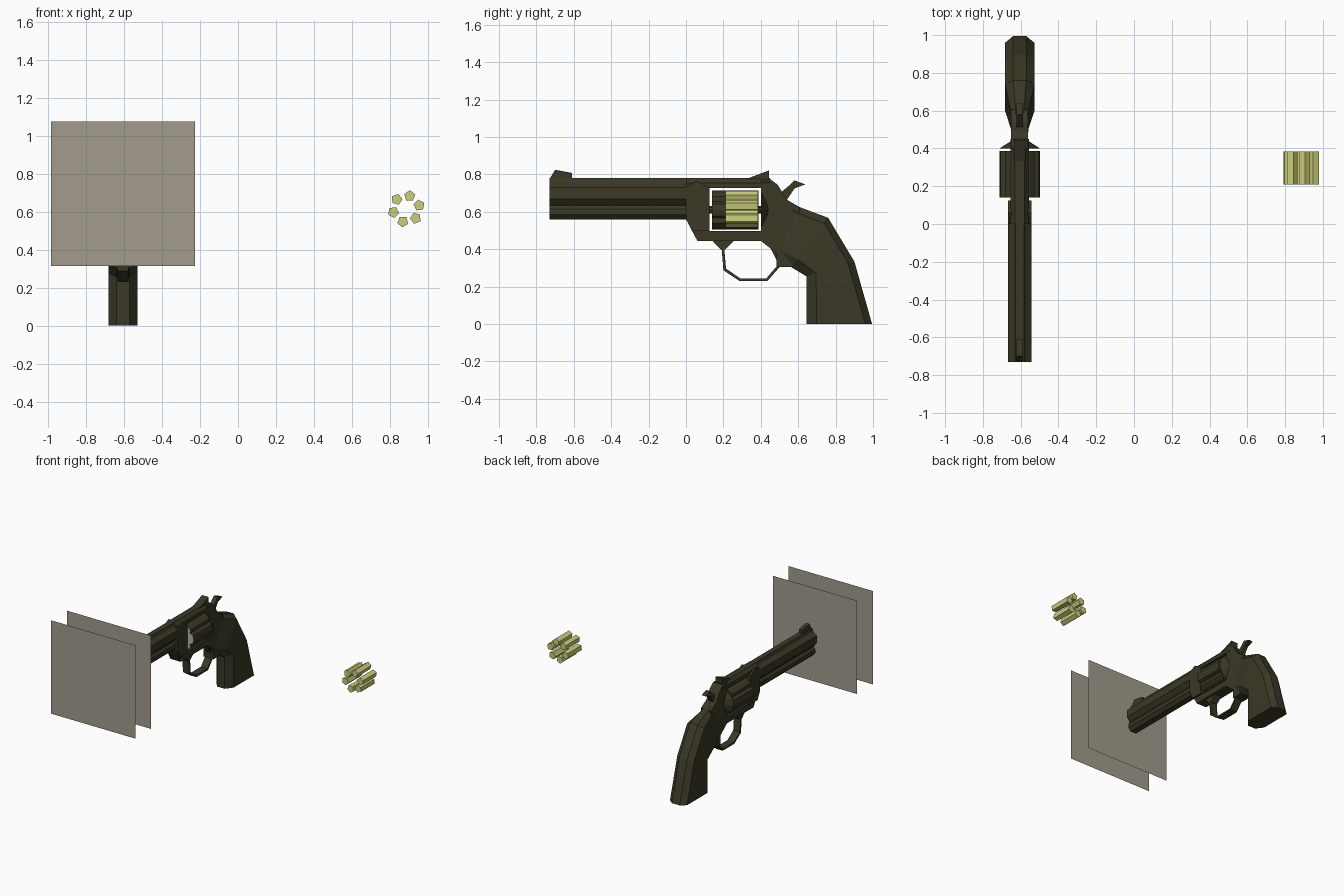
import bpy, bmesh, math
from mathutils import Vector

if "Cube" in bpy.data.objects:
    bpy.data.objects.remove(bpy.data.objects["Cube"])

CX = -0.605          # gun centre plane
AXZ = 0.61           # drum axis height


def material(name, rgb):
    m = bpy.data.materials.new(name)
    m.diffuse_color = (*rgb, 1)
    m.use_nodes = True
    m.node_tree.nodes["Principled BSDF"].inputs["Base Color"].default_value = m.diffuse_color
    return m


GUNMETAL = material("dark_olive_metal", (0.042, 0.040, 0.019))
BRASS = material("pale_brass", (0.60, 0.62, 0.20))
TAUPE = material("taupe_flash", (0.37, 0.33, 0.27))
GREY = material("light_grey", (0.45, 0.45, 0.42))


def loft(name, rings, mat):
    """Closed solid through matching rings of points."""
    bm = bmesh.new()
    vs = [[bm.verts.new(p) for p in r] for r in rings]
    n = len(rings[0])
    for a, b in zip(vs, vs[1:]):
        for i in range(n):
            j = (i + 1) % n
            bm.faces.new((a[i], a[j], b[j], b[i]))
    bm.faces.new(vs[0][::-1])
    bm.faces.new(vs[-1])
    bmesh.ops.recalc_face_normals(bm, faces=bm.faces)
    me = bpy.data.meshes.new(name)
    bm.to_mesh(me)
    bm.free()
    me.materials.append(mat)
    ob = bpy.data.objects.new(name, me)
    bpy.context.collection.objects.link(ob)
    return ob


def side_prism(name, yz, half):
    """Side profile (y, z) extruded across the gun."""
    return loft(name, [[(CX + s * half, y, z) for y, z in yz] for s in (-1, 1)], GUNMETAL)


def long_prism(name, half_xz, y0, y1):
    """Mirrored cross-section (x, z) extruded along the gun."""
    full = half_xz + [(-x, z) for x, z in reversed(half_xz)]
    return loft(name, [[(CX + x, y, z) for x, z in full] for y in (y0, y1)], GUNMETAL)


def round_ring(cx, y, cz, r, n, start=0):
    return [(cx + r * math.cos(start + math.tau * i / n), y,
             cz + r * math.sin(start + math.tau * i / n)) for i in range(n)]


# Barrel with top rib and lug underneath
long_prism("barrel", [(0.022, 0.78), (0.03, 0.755), (0.062, 0.73), (0.062, 0.67), (0.033, 0.635),
                      (0.048, 0.615), (0.048, 0.585), (0.025, 0.56)], -0.73, 0.01)
side_prism("front_sight", [(-0.73, 0.775), (-0.70, 0.825), (-0.61, 0.808), (-0.61, 0.775)], 0.016)

# Frame around the open drum window
long_prism("frame_top_strap", [(0.025, 0.78), (0.048, 0.755), (0.048, 0.727)], 0.0, 0.45)
side_prism("frame_bottom_strap", [(0.061, 0.445), (0.403, 0.445), (0.403, 0.497), (0.033, 0.497)], 0.046)
side_prism("frame_front", [(0.0, 0.56), (0.033, 0.497), (0.125, 0.497), (0.125, 0.727),
                           (0.06, 0.765), (0.0, 0.735)], 0.062)
side_prism("frame_rear", [(0.40, 0.445), (0.483, 0.379), (0.483, 0.304), (0.563, 0.304), (0.60, 0.45),
                          (0.606, 0.624), (0.537, 0.667), (0.49, 0.745), (0.45, 0.775), (0.40, 0.775)], 0.045)
loft("recoil_shield", [round_ring(CX, 0.40, AXZ, 0.107, 12), round_ring(CX, 0.44, AXZ, 0.045, 12)], GUNMETAL)

# Sights and hammer
side_prism("rear_sight", [(0.32, 0.775), (0.445, 0.822), (0.445, 0.775)], 0.03)
side_prism("hammer", [(0.48, 0.69), (0.515, 0.71), (0.545, 0.735), (0.58, 0.768), (0.638, 0.747), (0.58, 0.725),
                      (0.537, 0.66)][1:] + [(0.49, 0.66)], 0.018)

# Fluted drum with pale front face
rings = []
for y in (0.14, 0.387):
    ring = []
    for k in range(6):
        for a, r in ((-18, 0.106), (0, 0.108), (18, 0.106), (30, 0.088)):
            t = math.radians(k * 60 + a)
            ring.append((CX + r * math.cos(t), y, AXZ + r * math.sin(t)))
    rings.append(ring)
drum = loft("drum", rings, GUNMETAL)
drum.data.materials.append(GREY)
for f in drum.data.polygons:
    if f.normal.y < -0.9:
        f.material_index = 1
loft("drum_pin", [round_ring(CX, 0.12, AXZ, 0.02, 8), round_ring(CX, 0.405, AXZ, 0.02, 8)], GUNMETAL)

# Trigger guard: a flat strip swept along an open path
outer = [(0.19, 0.41), (0.20, 0.288), (0.286, 0.23), (0.435, 0.23), (0.50, 0.304)]
inner = [(0.204, 0.41), (0.214, 0.296), (0.291, 0.244), (0.429, 0.244), (0.486, 0.31)]
loft("trigger_guard", [[(CX + s * 0.03, *p) for s, p in ((-1, o), (1, o), (1, i), (-1, i))]
                       for o, i in zip(outer, inner)], GUNMETAL)
side_prism("guard_root", [(0.136, 0.45), (0.19, 0.395), (0.21, 0.40), (0.26, 0.45)], 0.03)

# Grip: bevelled sections given by front point, back point and half width
sections = [((0.643, 0.0), (0.995, 0.0), 0.077),
            ((0.643, 0.256), (0.90, 0.335), 0.077),
            ((0.563, 0.304), (0.76, 0.568), 0.077),
            ((0.483, 0.345), (0.606, 0.626), 0.047),
            ((0.44, 0.43), (0.53, 0.67), 0.042)]
rings = []
for front, back, w in sections:
    f, b = Vector(front), Vector(back)
    d = (b - f).normalized()
    half = [(w * 0.45, f), (w, f + d * 0.055), (w, b - d * 0.035), (w * 0.45, b)]
    rings.append([(CX + x, p.x, p.y) for x, p in half] + [(CX - x, p.x, p.y) for x, p in reversed(half)])
loft("grip", rings, GUNMETAL)

# Six loose rounds in a ring beside the gun
for k in range(6):
    t = math.radians(15 + 60 * k)
    x, z = 0.885 + 0.07 * math.cos(t), 0.615 + 0.07 * math.sin(t)
    loft(f"cartridge_{k + 1}", [round_ring(x, y, z, 0.03, 5, t + 0.2) for y in (0.21, 0.385)], BRASS)

# Two square muzzle flash cards
for k, y in enumerate((-1.0, -0.795)):
    me = bpy.data.meshes.new(f"flash_card_{k + 1}")
    me.from_pydata([(CX + sx * 0.38, y, 0.695 + sz * 0.38) for sx, sz in ((-1, -1), (1, -1), (1, 1), (-1, 1))],
                   [], [(0, 1, 2, 3)])
    me.materials.append(TAUPE)
    bpy.context.collection.objects.link(bpy.data.objects.new(me.name, me))
